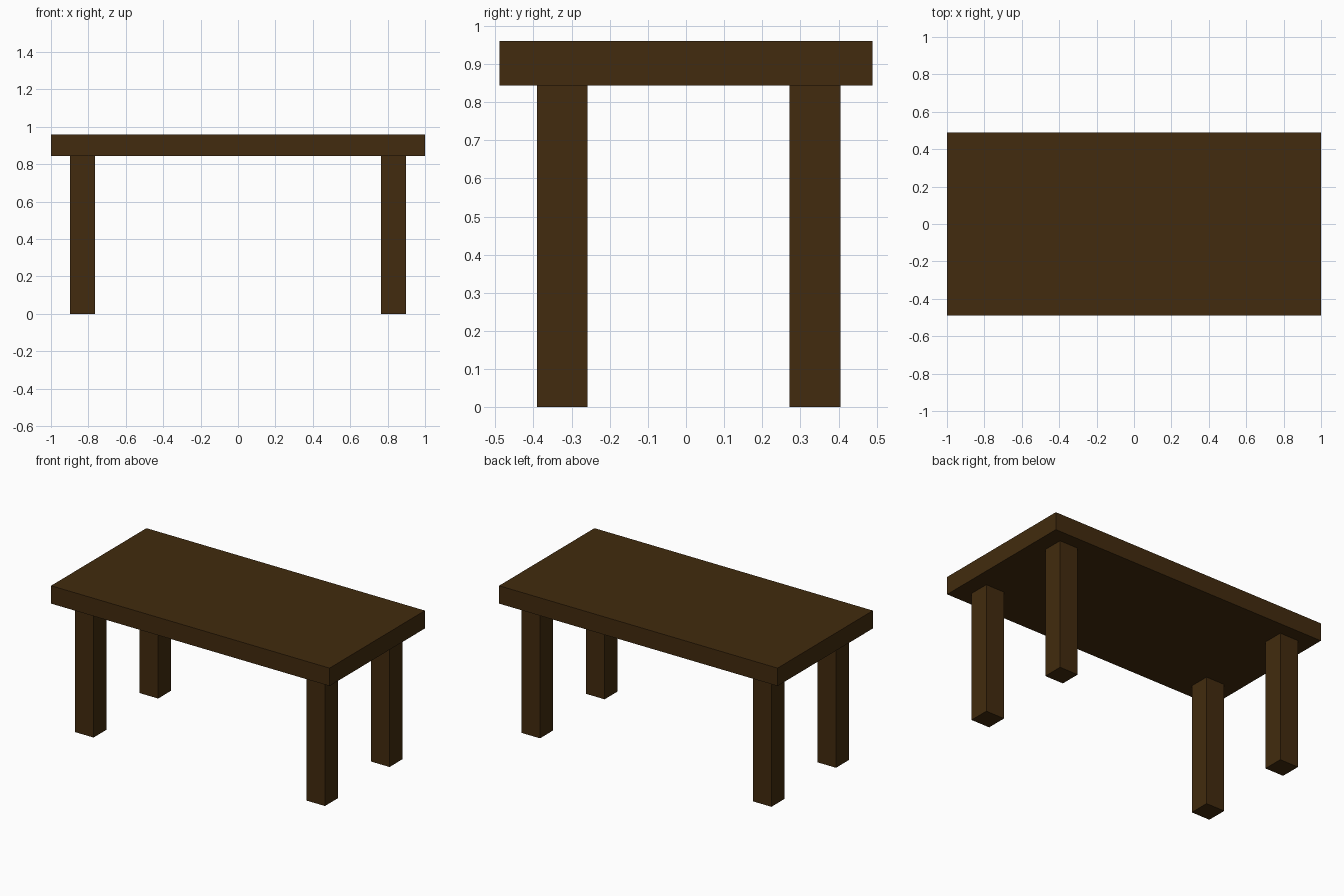
import bpy

if "Cube" in bpy.data.objects:
    bpy.data.objects.remove(bpy.data.objects["Cube"])

wood = bpy.data.materials.new("dark brown wood")
wood.diffuse_color = (0.054, 0.024, 0.0044, 1)
wood.use_nodes = True
wood.node_tree.nodes["Principled BSDF"].inputs["Base Color"].default_value = wood.diffuse_color


def box(name, lo, hi):
    """Axis-aligned box between two corners."""
    centre = [(a + b) / 2 for a, b in zip(lo, hi)]
    bpy.ops.mesh.primitive_cube_add(size=1, location=centre)
    ob = bpy.context.object
    ob.name = name
    ob.scale = [b - a for a, b in zip(lo, hi)]
    bpy.ops.object.transform_apply(location=False, rotation=False, scale=True)
    ob.data.materials.append(wood)
    return ob


UNDERSIDE, TOP = 0.844, 0.96

# Table top
box("table_top", (-1, -0.489, UNDERSIDE), (1, 0.489, TOP))

# Four square legs, set slightly towards the back
LEG = 0.133
for side, x in (("left", -0.897), ("right", 0.765)):
    for end, y in (("front", -0.391), ("back", 0.272)):
        box(f"{end}_{side}_leg", (x, y, 0), (x + LEG, y + LEG, UNDERSIDE))
